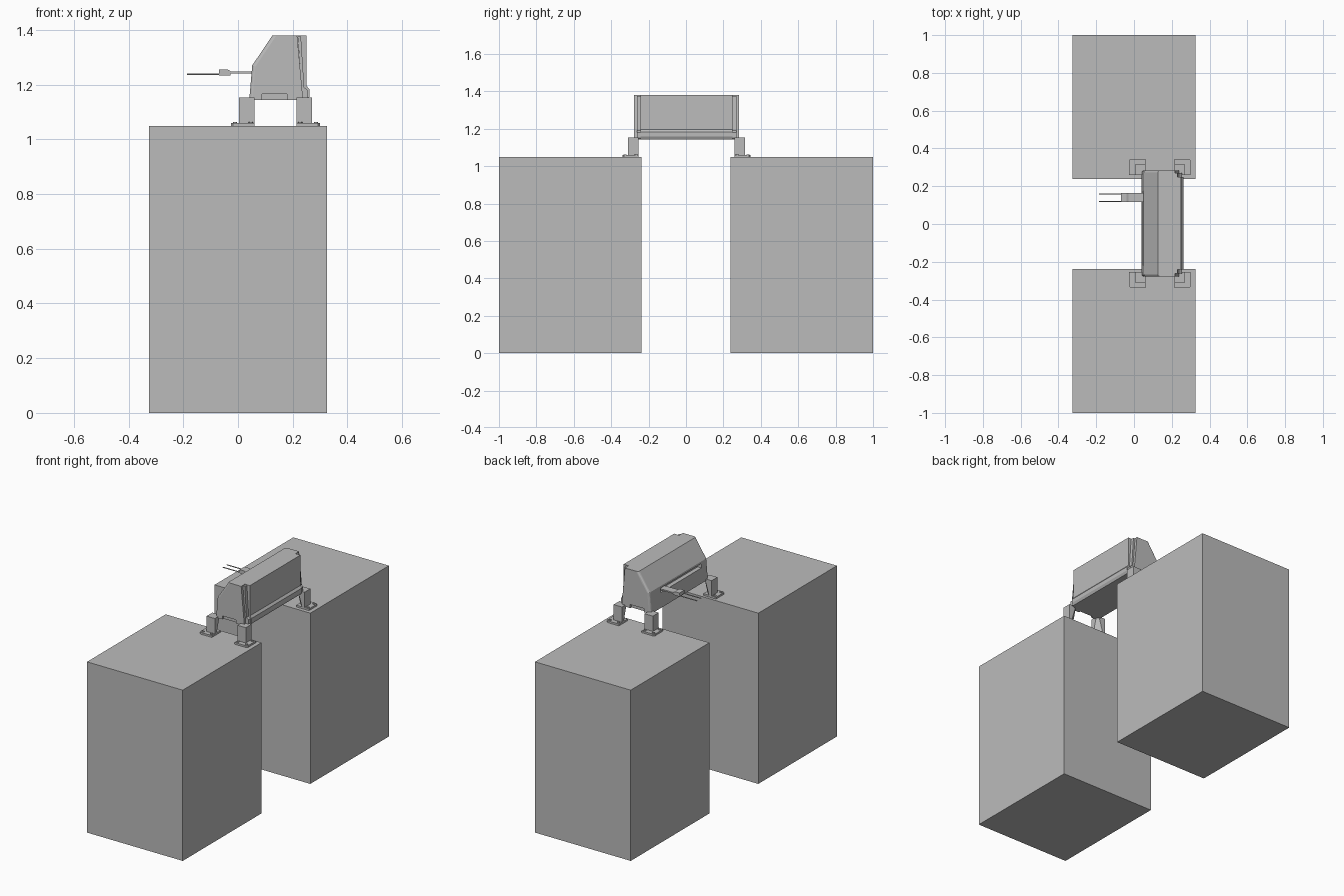
import bpy, bmesh
from mathutils import Matrix, Vector

cube = bpy.data.objects.get("Cube")
if cube:
    bpy.data.objects.remove(cube, do_unlink=True)

grey = bpy.data.materials.new("plain grey")
grey.use_nodes = True
grey.diffuse_color = (0.5, 0.5, 0.5, 1)
grey.node_tree.nodes["Principled BSDF"].inputs["Base Color"].default_value = (0.5, 0.5, 0.5, 1)


def finish(name, bm):
    bmesh.ops.recalc_face_normals(bm, faces=bm.faces)
    mesh = bpy.data.meshes.new(name)
    bm.to_mesh(mesh)
    bm.free()
    mesh.materials.append(grey)
    ob = bpy.data.objects.new(name, mesh)
    bpy.context.collection.objects.link(ob)
    return ob


def box(name, lo, hi):
    lo, hi = Vector(lo), Vector(hi)
    bm = bmesh.new()
    bmesh.ops.create_cube(bm, size=1, matrix=Matrix.Translation((lo + hi) / 2)
                          @ Matrix.Diagonal((*(hi - lo), 1)))
    return finish(name, bm)


def loft(name, bottom, top):
    """Solid between two matching loops of points."""
    bm = bmesh.new()
    a = [bm.verts.new(p) for p in bottom]
    b = [bm.verts.new(p) for p in top]
    bm.faces.new(a)
    bm.faces.new(b)
    for i in range(len(a)):
        j = (i + 1) % len(a)
        bm.faces.new((a[i], a[j], b[j], b[i]))
    return finish(name, bm)


def extrude_y(name, profile, y0, y1):
    return loft(name, [(x, y0, z) for x, z in profile], [(x, y1, z) for x, z in profile])


def rod(name, start, end, radius, sides=12):
    start, end = Vector(start), Vector(end)
    axis = end - start
    bm = bmesh.new()
    bmesh.ops.create_cone(bm, cap_ends=True, segments=sides, radius1=radius, radius2=radius,
                          depth=axis.length, matrix=Matrix.Translation((start + end) / 2)
                          @ axis.to_track_quat("Z", "Y").to_matrix().to_4x4())
    return finish(name, bm)


def cut(ob, cutter):
    mod = ob.modifiers.new("cut", "BOOLEAN")
    mod.operation, mod.solver, mod.object = "DIFFERENCE", "EXACT", cutter
    bpy.context.view_layer.objects.active = ob
    bpy.ops.object.modifier_apply(modifier=mod.name)
    bpy.data.objects.remove(cutter, do_unlink=True)


# Two large pedestals
box("front_pedestal", (-0.325, -1, 0), (0.325, -0.237, 1.048))
box("back_pedestal", (-0.325, 0.237, 0), (0.325, 1, 1.048))

# Wedge-shaped housing with softened end corners
Y = 0.003
housing = extrude_y("housing", [(0.041, 1.143), (0.052, 1.27), (0.126, 1.38),
                                (0.216, 1.38), (0.238, 1.143)], Y - 0.281, Y + 0.281)
bm = bmesh.new()
bm.from_mesh(housing.data)
rim = [e for e in bm.edges
       if abs(e.verts[0].co.y - e.verts[1].co.y) < 0.001
       and max(v.co.x for v in e.verts) < 0.13]
bmesh.ops.bevel(bm, geom=rim, offset=0.012, segments=3, affect="EDGES", profile=0.5)
bm.to_mesh(housing.data)
bm.free()

# Long slot in the sloping side, shallow notches at the foot of each end
cut(housing, box("slot_cutter", (0, -0.22, 1.232), (0.075, 0.175, 1.258)))
for s in (-1, 1):
    cut(housing, box("notch_cutter", (0.088, Y + s * 0.281 - 0.012, 1.12),
                     (0.18, Y + s * 0.281 + 0.012, 1.165)))

# Rear panel with the ridge near its foot
extrude_y("rear_panel", [(0.2, 1.38), (0.25, 1.38), (0.251, 1.195), (0.262, 1.182),
                         (0.262, 1.158), (0.254, 1.143), (0.2, 1.143)], Y - 0.245, Y + 0.245)
# Slanted trim strips between the housing ends and the rear panel
for side, s in (("front", -1), ("back", 1)):
    extrude_y(side + "_trim", [(0.218, 1.376), (0.23, 1.376), (0.242, 1.19),
                               (0.254, 1.18), (0.254, 1.15), (0.236, 1.146)],
              Y + s * 0.24, Y + s * 0.266)

# Four feet: flange, post tapering away from its inner corner, three bolts
CX = 0.137
post = [(0.077, 0.268), (0.087, 0.257), (0.133, 0.257), (0.133, 0.313), (0.077, 0.313)]
base = [(0.077, 0.295), (0.115, 0.257), (0.133, 0.257), (0.133, 0.313), (0.077, 0.313)]
flange = [(0.077, 0.257), (0.163, 0.257), (0.163, 0.334), (0.155, 0.342), (0.077, 0.342)]
for sx, across in ((-1, "right"), (1, "left")):
    for sy, along in ((-1, "front"), (1, "back")):
        def ring(points, z):
            return [(CX + sx * x, Y + sy * y, z) for x, y in points]
        name = f"{along}_{across}_"
        loft(name + "flange", ring(flange, 1.047), ring(flange, 1.059))
        loft(name + "post", ring(base, 1.058), ring(post, 1.153))
        for i, (x, y) in enumerate(((0.148, 0.27), (0.148, 0.328), (0.09, 0.328))):
            p = Vector((CX + sx * x, Y + sy * y, 1.058))
            rod(f"{name}bolt_{i + 1}", p, p + Vector((0, 0, 0.005)), 0.008)

# Thin tongue leaving the slot, with a connector and two wires
box("tongue", (-0.05, 0.116, 1.24), (0.07, 0.163, 1.248))
extrude_y("connector", [(-0.07, 1.234), (-0.07, 1.256), (-0.04, 1.256), (-0.028, 1.25),
                        (-0.028, 1.234)], 0.116, 0.163)
for i, y in enumerate((0.12, 0.159)):
    rod(f"wire_{i + 1}", (-0.186, y, 1.238), (-0.06, y, 1.238), 0.003, 8)
